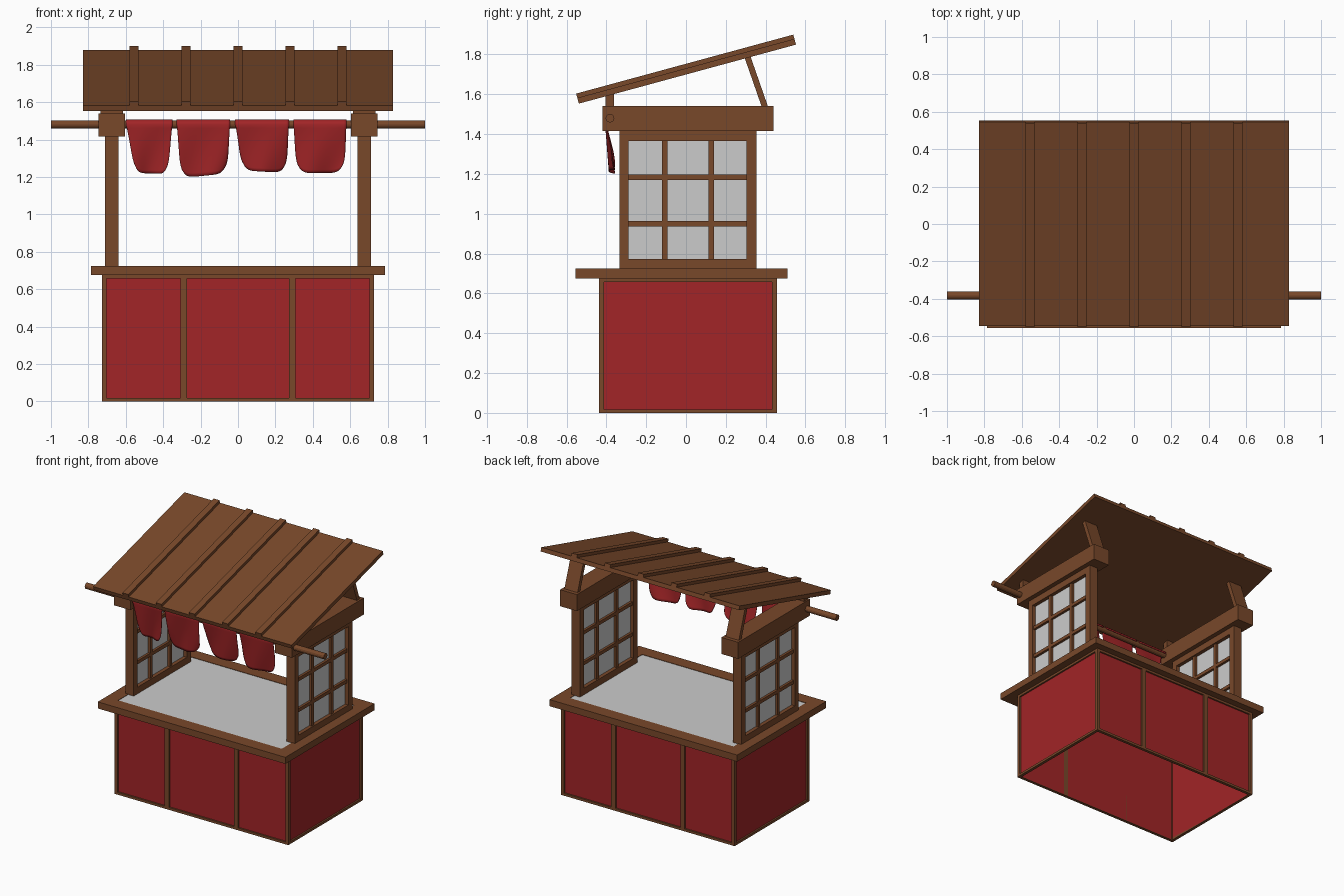
import bpy, bmesh, math
from mathutils import Matrix, Vector

if "Cube" in bpy.data.objects:
    bpy.data.objects.remove(bpy.data.objects["Cube"])


def material(name, color):
    m = bpy.data.materials.new(name)
    m.diffuse_color = color
    m.use_nodes = True
    m.node_tree.nodes["Principled BSDF"].inputs["Base Color"].default_value = m.diffuse_color
    return m


WOOD = material("wood", (0.19, 0.065, 0.023, 1))
RED = material("red", (0.36, 0.018, 0.02, 1))


def finish(name, bm, mat):
    me = bpy.data.meshes.new(name)
    bm.to_mesh(me)
    bm.free()
    if mat:
        me.materials.append(mat)
    ob = bpy.data.objects.new(name, me)
    bpy.context.collection.objects.link(ob)
    return ob


def boxes(name, spans, mat=None, mirror=False, xform=None):
    """One object from boxes given as (x0, x1, y0, y1, z0, z1)."""
    bm = bmesh.new()
    for x0, x1, y0, y1, z0, z1 in spans:
        m = Matrix.Translation(((x0 + x1) / 2, (y0 + y1) / 2, (z0 + z1) / 2))
        m = m @ Matrix.Diagonal((x1 - x0, y1 - y0, z1 - z0, 1))
        bmesh.ops.create_cube(bm, size=1, matrix=m)
    if xform:
        bm.transform(xform)
    ob = finish(name, bm, mat)
    if mirror:
        ob.modifiers.new("mirror", "MIRROR")
    return ob


# Red base, hollow and open underneath
X, Y0, Y1, H = 0.715, -0.425, 0.445, 0.68
W = 0.01
boxes("base_panels", [
    (-X, X, Y0, Y0 + W, 0.004, H), (-X, X, Y1 - W, Y1, 0.004, H),
    (-X, -X + W, Y0 + W, Y1 - W, 0.004, H), (X - W, X, Y0 + W, Y1 - W, 0.004, H)], RED)

# Wood trim around the base panels
T, P = 0.025, 0.012
trim = []
for ya, yb in ((Y0 - P, Y0 + W), (Y1 - W, Y1 + P)):
    for x in (-0.29, 0.29):
        trim.append((x - 0.018, x + 0.018, ya, yb, 0, H))
    for za, zb in ((0, 0.018), (H - 0.022, H)):
        trim.append((-X, X, ya, yb, za, zb))
    for s in (-1, 1):
        xa, xb = sorted((s * (X + P), s * (X + P - T)))
        ca, cb = (Y0 - P, Y0 - P + T) if ya < 0 else (Y1 + P - T, Y1 + P)
        trim.append((xa, xb, ca, cb, 0, H))
for s in (-1, 1):
    xa, xb = sorted((s * (X + P), s * (X - W)))
    for za, zb in ((0, 0.018), (H - 0.022, H)):
        trim.append((xa, xb, Y0, Y1, za, zb))
boxes("base_trim", trim, WOOD)

# Counter: wooden border with a grey worktop
CX, CY0, CY1, B = 0.785, -0.555, 0.51, 0.1
boxes("counter_border", [
    (-CX, CX, CY0, CY0 + B, 0.675, 0.725), (-CX, CX, CY1 - B, CY1, 0.675, 0.725),
    (-CX, -CX + B, CY0 + B, CY1 - B, 0.675, 0.725),
    (CX - B, CX, CY0 + B, CY1 - B, 0.675, 0.725)], WOOD)
boxes("worktop", [(-CX + B, CX - B, CY0 + B, CY1 - B, 0.685, 0.722)])

# Window walls on both sides: frame, muntins, glass
A, C = 0.64, 0.71
boxes("window_frame", [
    (A, C, -0.333, -0.288, 0.715, 1.42), (A, C, 0.305, 0.353, 0.715, 1.42),
    (A, C, -0.288, 0.305, 0.715, 0.772), (A, C, -0.288, 0.305, 1.365, 1.42)], WOOD, True)
boxes("window_muntins",
      [(A + 0.01, C - 0.01, y - 0.013, y + 0.013, 0.772, 1.365) for y in (-0.107, 0.127)] +
      [(A + 0.01, C - 0.01, -0.288, 0.305, z - 0.013, z + 0.013) for z in (0.95, 1.183)],
      WOOD, True)
boxes("window_glass", [(0.668, 0.682, -0.288, 0.305, 0.772, 1.365)], None, True)

# Side beams and the supports between them and the roof
boxes("side_beam", [(0.605, 0.745, -0.42, 0.44, 1.415, 1.54)], WOOD, True)
boxes("front_roof_support", [(0.615, 0.735, -0.403, -0.362, 1.53, 1.605)], WOOD, True)
lo, hi = Vector((0.675, 0.402, 1.52)), Vector((0.675, 0.308, 1.79))
d = hi - lo
tilt = Matrix.Translation(lo) @ Matrix.Rotation(math.atan2(-d.y, d.z), 4, "X")
boxes("rear_roof_brace", [(-0.055, 0.055, -0.015, 0.015, 0, d.length)], WOOD, True, tilt)

# Sloping roof board with battens
slope = Matrix.Translation((0, -0.538, 1.553)) @ Matrix.Rotation(math.radians(15.2), 4, "X")
L = 1.13
boxes("roof_board", [(-0.83, 0.83, 0, L, 0, 0.03)], WOOD, xform=slope)
boxes("roof_battens", [(x - 0.024, x + 0.024, 0, L, 0.029, 0.052)
                       for x in (-0.556, -0.278, 0, 0.278, 0.556)], WOOD, xform=slope)

# Curtain rod
ROD_Y, ROD_Z, R = -0.382, 1.48, 0.022
bm = bmesh.new()
bmesh.ops.create_cone(bm, cap_ends=True, segments=12, radius1=R, radius2=R, depth=2,
                      matrix=Matrix.Translation((0, ROD_Y, ROD_Z)) @ Matrix.Rotation(math.pi / 2, 4, "Y"))
finish("curtain_rod", bm, WOOD)


# Cloth strips wrapped over the rod, narrowing to rounded lower corners
def cloth(name, top, bottom, z_left, z_right, phase):
    nu, nt, nw = 20, 14, 6
    bm = bmesh.new()
    rows = []
    for j in range(-nw, nt + 1):
        row = []
        for i in range(nu + 1):
            f = i / nu
            u = 2 * f - 1
            if j <= 0:  # around the rod, from its back to its front
                a = math.pi * -j / nw
                x = top[0] + (top[1] - top[0]) * f
                y = ROD_Y - (R + 0.003) * math.cos(a)
                z = ROD_Z + (R + 0.003) * math.sin(a)
            else:
                t = j / nt
                k = t ** 0.8
                xl = top[0] + (bottom[0] - top[0]) * k
                xr = top[1] + (bottom[1] - top[1]) * k
                # pull the lowest rows in at the corners
                x = (xl + xr) / 2 + (xr - xl) / 2 * u * (1 - 0.08 * t ** 8)
                end = z_left + (z_right - z_left) * f + 0.045 * abs(u) ** 6
                z = ROD_Z + (end - ROD_Z) * t
                y = ROD_Y - R - 0.003 + 0.035 * t + 0.014 * t * math.sin(3 * u + phase + 2 * t)
            row.append(bm.verts.new((x, y, z)))
        rows.append(row)
    for r0, r1 in zip(rows, rows[1:]):
        for i in range(nu):
            f = bm.faces.new((r0[i], r1[i], r1[i + 1], r0[i + 1]))
            f.smooth = True
    ob = finish(name, bm, RED)
    s = ob.modifiers.new("thickness", "SOLIDIFY")
    s.thickness = 0.004
    s.offset = 0


cloth("cloth_1", (-0.60, -0.35), (-0.56, -0.37), 1.222, 1.215, 0.0)
cloth("cloth_2", (-0.328, -0.042), (-0.31, -0.055), 1.195, 1.218, 1.6)
cloth("cloth_3", (-0.015, 0.272), (0.015, 0.262), 1.235, 1.222, 3.1)
cloth("cloth_4", (0.296, 0.58), (0.31, 0.572), 1.22, 1.222, 4.4)
